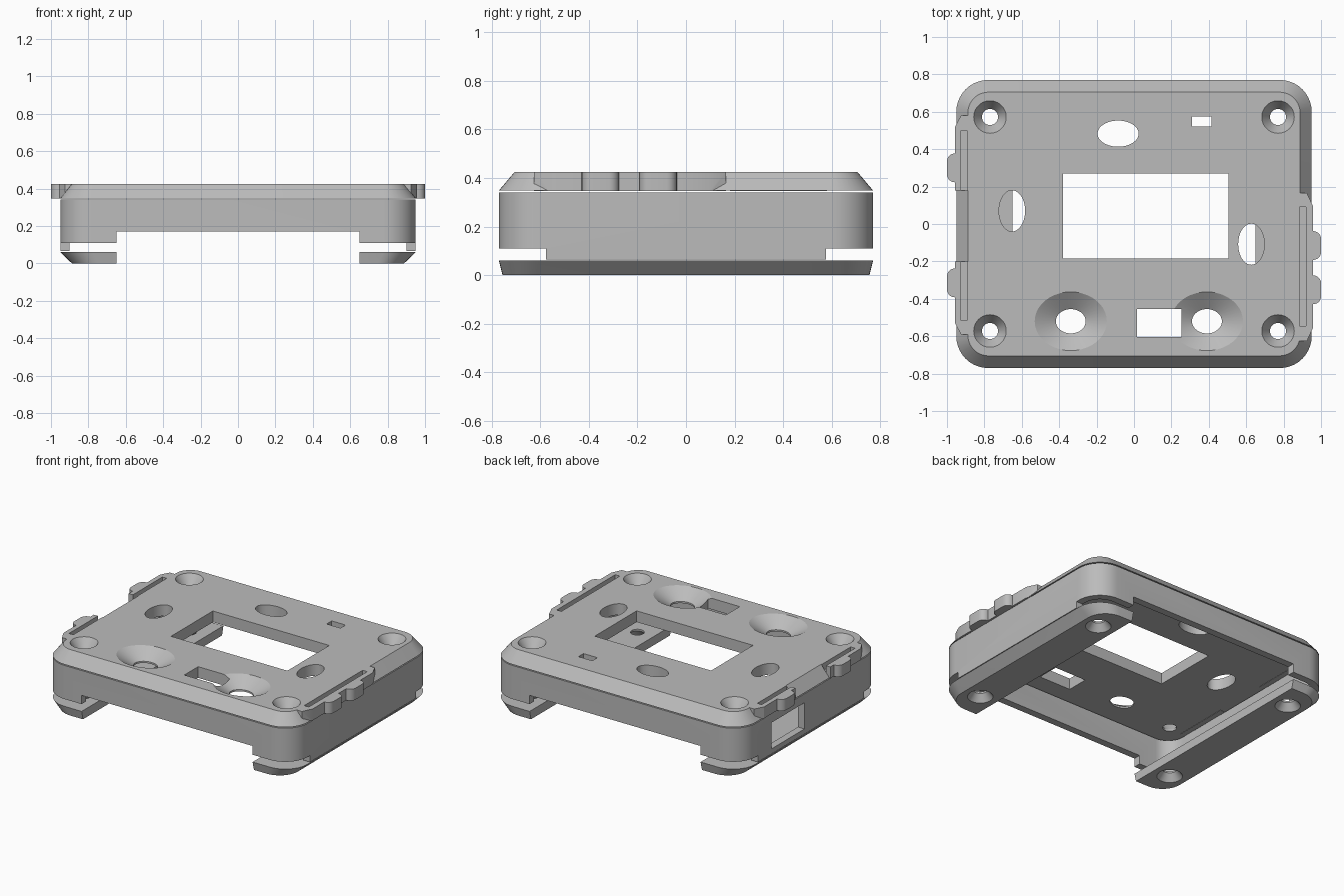
import bpy, bmesh, math

cube = bpy.data.objects.get("Cube")
if cube:
    bpy.data.objects.remove(cube, do_unlink=True)

GREY = (0.5, 0.5, 0.5, 1.0)
mat = bpy.data.materials.new("plain grey")
mat.use_nodes = True
mat.diffuse_color = GREY
mat.node_tree.nodes["Principled BSDF"].inputs["Base Color"].default_value = GREY


# Outline helpers, all returning counter-clockwise points
def rounded(hx, hy, r, n=10):
    pts = []
    for k, (sx, sy) in enumerate(((1, 1), (-1, 1), (-1, -1), (1, -1))):
        for i in range(n + 1):
            a = math.pi / 2 * (k + i / n)
            pts.append((sx * (hx - r) + r * math.cos(a), sy * (hy - r) + r * math.sin(a)))
    return pts


def ellipse(cx, cy, rx, ry, n=40):
    return [(cx + rx * math.cos(math.tau * i / n), cy + ry * math.sin(math.tau * i / n))
            for i in range(n)]


def rect(x0, x1, y0, y1):
    return [(x0, y0), (x1, y0), (x1, y1), (x0, y1)]


def loft(name, *rings):
    """Closed solid through (outline, z) rings, lowest first."""
    bm = bmesh.new()
    loops = [[bm.verts.new((x, y, z)) for x, y in pts] for pts, z in rings]
    bm.faces.new(loops[0][::-1])
    bm.faces.new(loops[-1])
    for low, high in zip(loops, loops[1:]):
        for i in range(len(low)):
            j = (i + 1) % len(low)
            bm.faces.new((low[i], low[j], high[j], high[i]))
    bmesh.ops.recalc_face_normals(bm, faces=bm.faces)
    mesh = bpy.data.meshes.new(name)
    bm.to_mesh(mesh)
    bm.free()
    mesh.materials.append(mat)
    obj = bpy.data.objects.new(name, mesh)
    bpy.context.collection.objects.link(obj)
    return obj


def combine(target, tool, operation="DIFFERENCE"):
    mod = target.modifiers.new("shape", "BOOLEAN")
    mod.operation, mod.solver, mod.object = operation, "EXACT", tool
    bpy.context.view_layer.objects.active = target
    bpy.ops.object.modifier_apply(modifier=mod.name)
    bpy.data.objects.remove(tool, do_unlink=True)


def cut(target, outline, z0=-0.1, z1=0.6):
    combine(target, loft("cutter", (outline, z0), (outline, z1)))


TOP, LID = 0.425, 0.348
SCREWS = [(sx * 0.77, sy * 0.572) for sx in (-1, 1) for sy in (-1, 1)]

# Lid with bevelled rim
lid = loft("lid", (rounded(0.95, 0.77, 0.17), LID), (rounded(0.888, 0.705, 0.11), TOP))


# Side brackets with rounded lugs
def bracket(side, y0, y1, taper0, taper1, lugs):
    inner, mid, outer = 0.87, 0.925, 0.957
    pts = [(inner, y0), (mid if taper0 else outer, y0), (outer, y0 + taper0),
           (outer, y1 - taper1), (mid if taper1 else outer, y1), (inner, y1)]
    pts = list(dict.fromkeys(pts))
    pts = [(side * x, y) for x, y in pts]
    combine(lid, loft("bracket", (pts, LID - 0.002), (pts, TOP)), "UNION")
    for y in lugs:
        lug = [(side * 0.957 + x, y + v) for x, v in rounded(0.043, 0.077, 0.042, 6)]
        combine(lid, loft("lug", (lug, LID - 0.002), (lug, TOP)), "UNION")


bracket(-1, 0.18, 0.58, 0, 0.06, [0.3])
bracket(-1, -0.59, -0.2, 0.06, 0, [-0.315])
bracket(1, -0.625, 0.165, 0.07, 0.07, [-0.115, -0.352])

# Strap slots
for slot in (rect(-0.925, -0.892, 0.18, 0.5), rect(-0.925, -0.892, -0.515, -0.2),
             rect(0.885, 0.92, -0.545, 0.09)):
    cut(lid, slot, 0.375)

# Window, ports and oval openings
for hole in (rect(-0.38, 0.505, -0.185, 0.27), rect(0.31, 0.415, 0.52, 0.575),
             ellipse(-0.085, 0.483, 0.11, 0.07), ellipse(-0.652, 0.07, 0.07, 0.11),
             ellipse(0.627, -0.108, 0.07, 0.11)):
    cut(lid, hole)


# Countersunk openings in the lid
def countersink(x, y, outer, inner):
    wide, small = ellipse(x, y, *outer), ellipse(x, y, *inner)
    combine(lid, loft("sink", (small, 0.3), (small, LID + 0.012), (wide, TOP), (wide, 0.5)))


for x in (-0.338, 0.39):
    countersink(x, -0.52, (0.193, 0.157), (0.08, 0.065))
cut(lid, rect(0.015, 0.255, -0.605, -0.455))
for x, y in SCREWS:
    countersink(x, y, (0.087, 0.087), (0.043, 0.043))

# Wall frame with raised corners, end notches and a side port
walls = loft("walls", (rounded(0.95, 0.77, 0.17), 0.065), (rounded(0.95, 0.77, 0.17), 0.341))
cut(walls, rounded(0.9, 0.72, 0.12))
for y in (-1, 1):
    cut(walls, rect(-1, 1, *sorted((y * 0.575, y))), 0, 0.11)
cut(walls, rect(-0.65, 0.65, -1, 1), 0, 0.17)
cut(walls, rect(-1, -0.8, 0.07, 0.43), 0.1, 0.28)

# Bottom rails with bevelled outer edge and screw holes
rails = loft("bottom_rails", (rounded(0.888, 0.755, 0.14), 0), (rounded(0.95, 0.77, 0.17), 0.06))
cut(rails, rect(-0.65, 0.65, -1, 1))
for x, y in SCREWS:
    wide, small = ellipse(x, y, 0.08, 0.08), ellipse(x, y, 0.043, 0.043)
    combine(rails, loft("sink", (wide, -0.1), (wide, 0), (small, 0.048), (small, 0.2)))

# Smooth the curved surfaces and keep the edges sharp
bpy.ops.object.select_all(action="DESELECT")
for obj in (lid, walls, rails):
    obj.select_set(True)
bpy.context.view_layer.objects.active = lid
bpy.ops.object.shade_smooth_by_angle(angle=math.radians(25))
